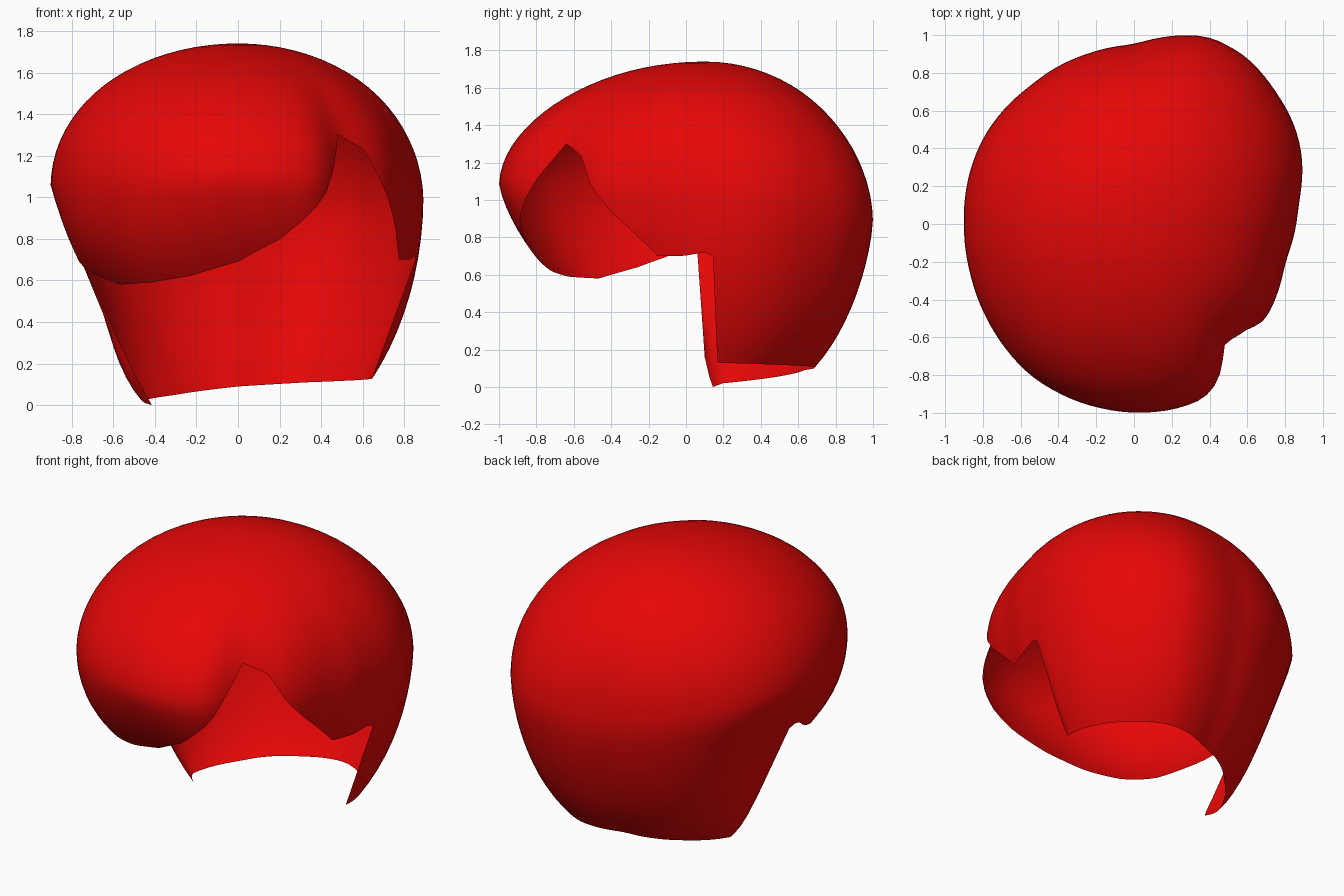
import bpy, bmesh
from math import radians, degrees, sin, cos, asin, acos, atan2, hypot, pi

default_cube = bpy.data.objects.get("Cube")
if default_cube:
    bpy.data.objects.remove(default_cube, do_unlink=True)

CENTRE_Y, TOP = 0.1, 1.74
COLUMNS, RINGS = 120, 36
FULL_SWEEP = 2.8

# Widest outline seen from above, counter-clockwise from the left ear
outline = [(.87, .1), (.89, .35), (.85, .52), (.75, .7), (.6, .88), (.4, .99), (.27, 1),
           (0, .95), (-.25, .9), (-.55, .73), (-.8, .45), (-.9, 0), (-.87, -.25),
           (-.78, -.5), (-.55, -.8), (-.3, -.94), (0, -1), (.22, -.98), (.4, -.91),
           (.5, -.67), (.7, -.5), (.8, -.2)]
reach_keys = [(degrees(atan2(y - CENTRE_Y, x)) % 360, hypot(x, y - CENTRE_Y))
              for x, y in outline]

# Height of the open rim by angle: nape, right ear, fringe, parting notch, left ear
rim_keys = [(0, .72), (3, .7), (6, .13), (60, .11), (90, .09), (130, .05), (168, .02),
            (174, 0), (177, .06), (180, .16), (183, .74), (187, .77), (194, .7),
            (207, .64), (225, .58), (240, .59), (254, .62), (270, .69), (282, .8),
            (290, .93), (294, 1.02), (298, 1.15), (303, 1.3), (313, 1.23), (319, 1.06),
            (327, .92), (342, .7), (352, .7)]

# Height of the widest point, how far the lower curve tucks in, and its hollow
belly_keys = [(0, 1), (90, .85), (180, 1.05), (270, 1.08), (305, 1.05)]
tuck_keys = [(0, 1.28), (50, 1.1), (90, 1), (130, 1.08), (174, 1.22), (186, 1),
             (207, .74), (232, .82), (270, .8), (300, .78), (340, 1.1)]
hollow_keys = [(0, 0), (90, .04), (130, .05), (174, .17), (186, .12), (207, 0),
               (232, 0), (270, .08), (300, .04)]


def around(keys, angle):
    """Interpolate keyed values around a full turn."""
    first, last = keys[0], keys[-1]
    loop = [(last[0] - 360, last[1])] + keys + [(first[0] + 360, first[1])]
    for (a, u), (b, v) in zip(loop, loop[1:]):
        if a <= angle <= b:
            return u + (v - u) * (angle - a) / (b - a)


def softened(keys, angle, spread):
    """Average neighbouring values so the surface has no hard ridges."""
    steps = [spread * k / 4 for k in range(-4, 5)]
    return sum(around(keys, (angle + s) % 360) for s in steps) / len(steps)


def column(angle):
    """Points running from the crown down to the rim, where they stop."""
    broad = softened(reach_keys, angle, 40)
    exact = softened(reach_keys, angle, 4)
    belly = softened(belly_keys, angle, 12)
    tuck = softened(tuck_keys, angle, 8)
    hollow = softened(hollow_keys, angle, 8)
    rim = around(rim_keys, angle)
    rise = TOP - belly
    if rim < belly:
        sweep = pi / 2 + asin(min(1, (belly - rim) / tuck))
    else:
        sweep = acos((rim - belly) / rise)
    turn = radians(angle)
    for ring in range(1, RINGS + 1):
        bend = min(FULL_SWEEP * ring / RINGS, sweep)
        # The outline's detail fades out towards the smooth crown
        detail = sin(bend) ** 4 if bend < pi / 2 else 1
        radius = (broad + (exact - broad) * detail) * sin(bend)
        height = belly + cos(bend) * (rise if bend < pi / 2 else tuck)
        if height < belly:
            radius *= 1 - hollow * sin(pi * (belly - height) / 1.05)
        yield (radius * cos(turn), CENTRE_Y + radius * sin(turn), height)


# Hair shell: an open cap swept around the crown
bm = bmesh.new()
crown = bm.verts.new((0, CENTRE_Y, TOP))
strands = [[bm.verts.new(p) for p in column(i * 360 / COLUMNS)] for i in range(COLUMNS)]
for i, strand in enumerate(strands):
    following = strands[(i + 1) % COLUMNS]
    bm.faces.new((crown, strand[0], following[0]))
    for j in range(RINGS - 1):
        bm.faces.new((strand[j], strand[j + 1], following[j + 1], following[j]))
# Weld the points gathered on the rim
bmesh.ops.remove_doubles(bm, verts=bm.verts[:], dist=.0005)

mesh = bpy.data.meshes.new("hair_shell")
bm.to_mesh(mesh)
bm.free()
hair = bpy.data.objects.new("hair_shell", mesh)
bpy.context.collection.objects.link(hair)

# Red hair colour
red = bpy.data.materials.new("bright_red")
red.use_nodes = True
colour = (.79, .002, .002, 1)
red.diffuse_color = colour
red.node_tree.nodes["Principled BSDF"].inputs["Base Color"].default_value = colour
mesh.materials.append(red)
mesh.shade_smooth()
